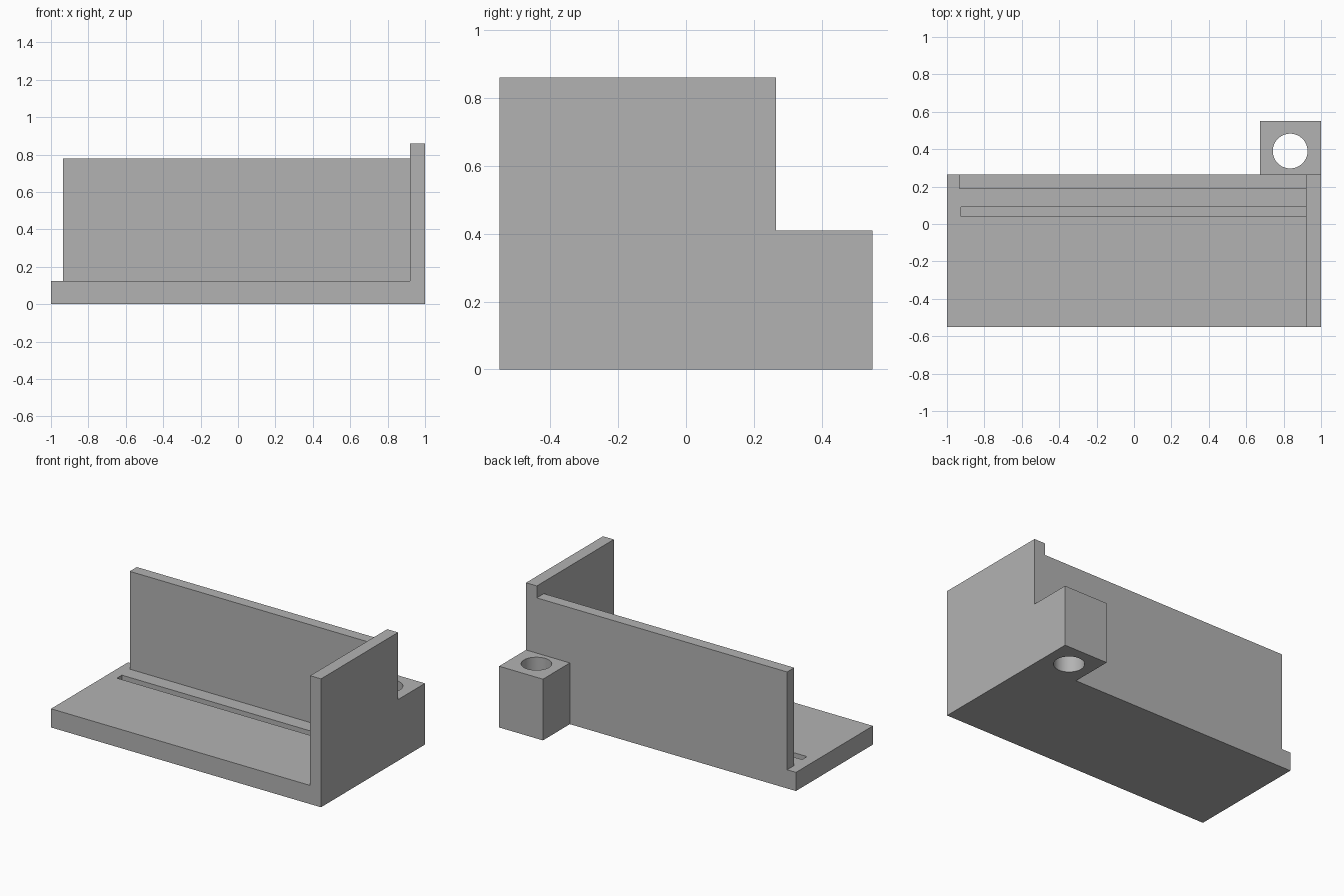
import bpy
import bmesh
from mathutils import Vector

default = bpy.data.objects.get("Cube")
if default:
    bpy.data.objects.remove(default, do_unlink=True)

# Single plain grey
grey = bpy.data.materials.new("plain grey")
grey.use_nodes = True
colour = (0.45, 0.45, 0.45, 1)
grey.diffuse_color = colour
grey.node_tree.nodes["Principled BSDF"].inputs["Base Color"].default_value = colour

# Shared planes
FRONT, WALL_BACK, BLOCK_BACK = -0.55, 0.265, 0.55
FLOOR_TOP, END_INNER = 0.125, 0.92


def add_object(name, bm):
    bmesh.ops.recalc_face_normals(bm, faces=bm.faces)
    mesh = bpy.data.meshes.new(name)
    bm.to_mesh(mesh)
    bm.free()
    mesh.materials.append(grey)
    obj = bpy.data.objects.new(name, mesh)
    bpy.context.collection.objects.link(obj)
    return obj


def box(name, low, high):
    bm = bmesh.new()
    bmesh.ops.create_cube(bm, size=1)
    low, high = Vector(low), Vector(high)
    for v in bm.verts:
        v.co = (low + high) / 2 + v.co * (high - low)
    return add_object(name, bm)


def combine(target, other, operation):
    mod = target.modifiers.new(operation.lower(), 'BOOLEAN')
    mod.operation = operation
    mod.solver = 'EXACT'
    mod.object = other
    bpy.ops.object.select_all(action='DESELECT')
    bpy.context.view_layer.objects.active = target
    target.select_set(True)
    bpy.ops.object.modifier_apply(modifier=mod.name)
    bpy.data.objects.remove(other, do_unlink=True)


# Floor and tall end plate as one L-shaped profile, swept front to back
profile = [(-1, 0), (1, 0), (1, 0.86), (END_INNER, 0.86),
           (END_INNER, FLOOR_TOP), (-1, FLOOR_TOP)]
bm = bmesh.new()
face = bm.faces.new([bm.verts.new((x, FRONT, z)) for x, z in profile])
swept = bmesh.ops.extrude_face_region(bm, geom=[face])["geom"]
bmesh.ops.translate(bm, vec=(0, WALL_BACK - FRONT, 0),
                    verts=[g for g in swept if isinstance(g, bmesh.types.BMVert)])
stand = add_object("slotted_stand", bm)

# Back wall and rear mounting block
combine(stand, box("back_wall", (-0.935, 0.19, 0), (0.96, WALL_BACK, 0.78)), 'UNION')
combine(stand, box("mounting_block", (0.675, 0.23, 0), (1, BLOCK_BACK, 0.41)), 'UNION')

# Long slot in the floor
combine(stand, box("slot_cutter", (-0.925, 0.04, 0.06), (END_INNER, 0.092, 0.125 + 0.02)),
        'DIFFERENCE')

# Vertical hole through the mounting block
bm = bmesh.new()
bmesh.ops.create_cone(bm, cap_ends=True, segments=64, radius1=0.093, radius2=0.093, depth=2)
bmesh.ops.translate(bm, vec=(0.835, 0.39, 0), verts=bm.verts)
combine(stand, add_object("hole_cutter", bm), 'DIFFERENCE')

bpy.ops.object.select_all(action='DESELECT')
stand.select_set(True)
bpy.context.view_layer.objects.active = stand
bpy.ops.object.shade_smooth_by_angle()
